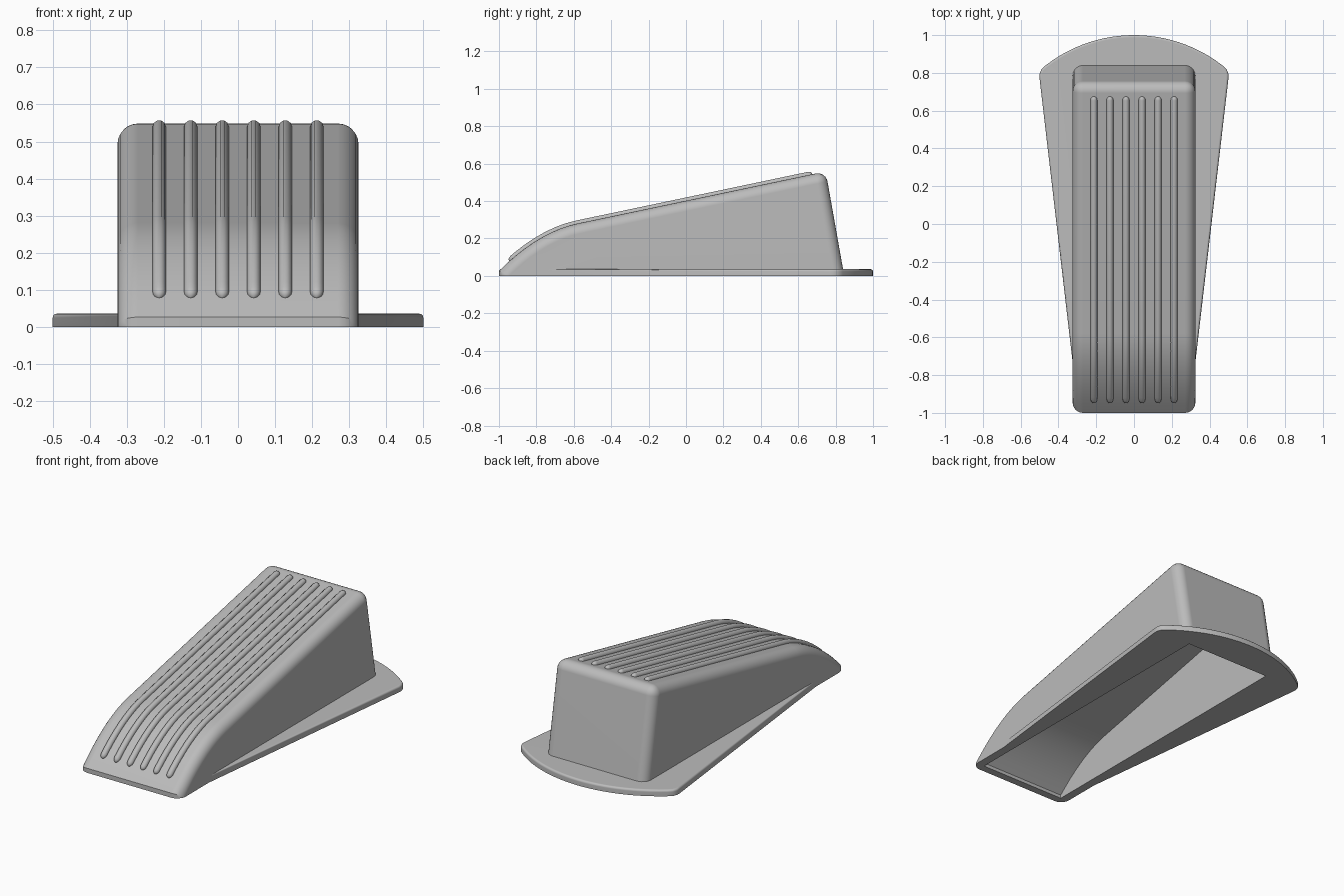
import bpy, bmesh, math
from mathutils import Vector

if "Cube" in bpy.data.objects:
    bpy.data.objects.remove(bpy.data.objects["Cube"], do_unlink=True)

GREY = (0.5, 0.5, 0.5, 1)
rubber = bpy.data.materials.new("grey_rubber")
rubber.use_nodes = True
rubber.diffuse_color = GREY
rubber.node_tree.nodes["Principled BSDF"].inputs["Base Color"].default_value = GREY

HALF_W = 0.325      # half width of the wedge
BEND = -0.58        # where the curved toe meets the straight slope


def surface(y):
    """Height of the sloping top at y."""
    d = y - BEND
    return 0.28 + 0.21 * d - (0.937 * d * d if d < 0 else 0)


def steps(a, b, n):
    return [a + (b - a) * i / n for i in range(n + 1)]


def prism(name, points, depth, pick=None, offset=0, segments=1):
    """Extrude a closed outline by depth, rounding the edges chosen by pick."""
    bm = bmesh.new()
    face = bm.faces.new([bm.verts.new(p) for p in points])
    ext = bmesh.ops.extrude_face_region(bm, geom=[face])
    moved = [g for g in ext["geom"] if isinstance(g, bmesh.types.BMVert)]
    bmesh.ops.translate(bm, verts=moved, vec=depth)
    bmesh.ops.recalc_face_normals(bm, faces=bm.faces[:])
    if pick:
        edges = [e for e in bm.edges if pick(*(v.co for v in e.verts))]
        bmesh.ops.bevel(bm, geom=edges, offset=offset, offset_type='OFFSET',
                        segments=segments, profile=0.5, affect='EDGES',
                        clamp_overlap=False, loop_slide=True)
    mesh = bpy.data.meshes.new(name)
    bm.to_mesh(mesh)
    bm.free()
    mesh.materials.append(rubber)
    obj = bpy.data.objects.new(name, mesh)
    bpy.context.collection.objects.link(obj)
    return obj


def activate(obj):
    bpy.ops.object.select_all(action='DESELECT')
    obj.select_set(True)
    bpy.context.view_layer.objects.active = obj


def combine(obj, other, operation):
    activate(obj)
    mod = obj.modifiers.new("combine", 'BOOLEAN')
    mod.operation, mod.solver, mod.object = operation, 'EXACT', other
    bpy.ops.object.modifier_apply(modifier=mod.name)
    bpy.data.objects.remove(other, do_unlink=True)


# Wedge: side profile with rounded sides and heel
BACK_Y, BACK_Z = 0.747, surface(0.747)
side = [(-1, 0)] + [(y, surface(y)) for y in steps(-1, BEND, 9)]
side += [(BACK_Y, BACK_Z), (0.846, 0)]


def wedge_edge(a, b):
    on_ground = a.z < 0.001 and b.z < 0.001
    outline = abs(a.x - b.x) < 0.001
    heel = a.z > BACK_Z - 0.001 and b.z > BACK_Z - 0.001
    return (outline and not on_ground) or heel


wedge = prism("wedge_body", [(-HALF_W, y, z) for y, z in side],
              Vector((2 * HALF_W, 0, 0)), wedge_edge, 0.055, 6)

# Base flange: tapered plate with a curved rear edge
R = 0.763
right = [(0.303, -0.92), (0.5, 0.77), (0.5, 0.795), (0.49, 0.82)]
right += [(x, 1 - R + math.sqrt(R * R - x * x)) for x in steps(0.47, 0, 12)]
outline = right + [(-x, y) for x, y in reversed(right[:-1])]
THICK = 0.036
flange = prism("base_flange", [(x, y, 0) for x, y in outline],
               Vector((0, 0, THICK)),
               lambda a, b: min(a.z, b.z) > THICK - 0.001, 0.012, 3)

# Hollow underside
WALL = 0.05
inner = [(-0.955, -0.1)]
inner += [(y, surface(y) - WALL) for y in steps(-0.955, BEND, 9)]
inner += [(0.71, surface(0.71) - WALL), (0.818, -0.1)]
cavity = prism("cavity_cutter", [(WALL - HALF_W, y, z) for y, z in inner],
               Vector((2 * (HALF_W - WALL), 0, 0)))
cavity.hide_render = True

combine(wedge, flange, 'UNION')
combine(wedge, cavity, 'DIFFERENCE')
activate(wedge)
bpy.ops.object.shade_smooth_by_angle(angle=math.radians(32))
normals = wedge.modifiers.new("flat_sides", 'WEIGHTED_NORMAL')
normals.keep_sharp = True

# Grip ribs: round-ended rods half sunk into the slope
ROD, START, END = 0.018, -0.945, 0.675


def grip_rib(name, x):
    dome = [math.radians(a) for a in (5, 25, 45, 65, 90)]
    path = [(START + ROD * (1 - math.cos(a)), math.sin(a)) for a in dome]
    path += [(y, 1) for y in steps(START + 2 * ROD, BEND, 9)]
    path += [(END - ROD * (1 - math.cos(a)), math.sin(a)) for a in reversed(dome)]
    curve = bpy.data.curves.new(name, 'CURVE')
    curve.dimensions = '3D'
    curve.bevel_depth = ROD
    curve.bevel_resolution = 3
    curve.use_fill_caps = True
    line = curve.splines.new('POLY')
    line.points.add(len(path) - 1)
    for point, (y, scale) in zip(line.points, path):
        point.co = (x, y, surface(y), 1)
        point.radius = scale
    curve.materials.append(rubber)
    rib = bpy.data.objects.new(name, curve)
    bpy.context.collection.objects.link(rib)
    activate(rib)
    bpy.ops.object.convert(target='MESH')
    bpy.ops.object.shade_smooth_by_angle(angle=math.radians(50))


for i in range(6):
    grip_rib(f"grip_rib_{i + 1}", (i - 2.5) * 0.085)
